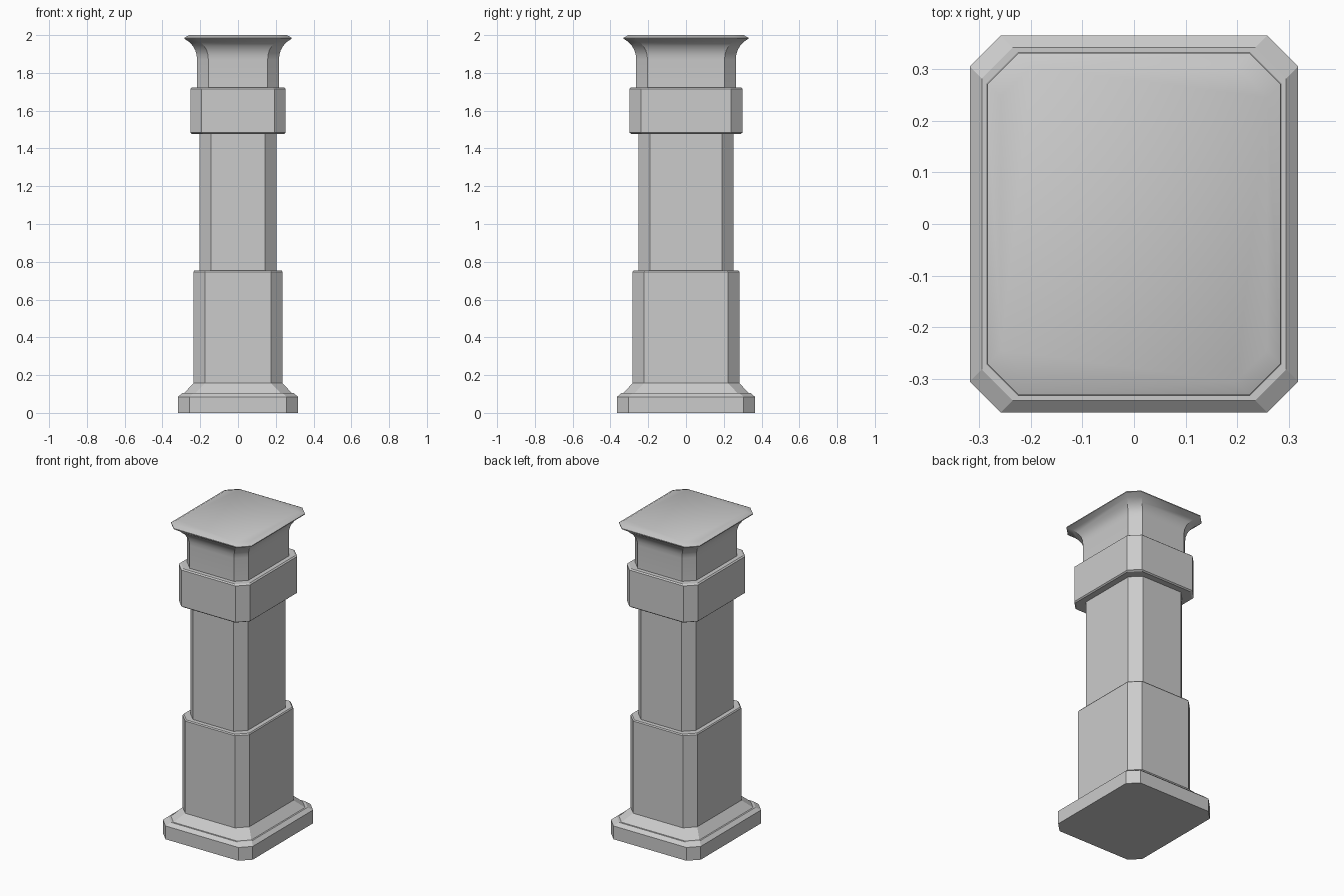
import bpy, bmesh, math

if "Cube" in bpy.data.objects:
    bpy.data.objects.remove(bpy.data.objects["Cube"])

CHAMFER = 0.06   # corner cut, same on every tier
EXTRA_Y = 0.047  # the pillar is deeper than it is wide


def ring(bm, hx, z):
    """Chamfered rectangle at height z, counter-clockwise."""
    hy, c = hx + EXTRA_Y, CHAMFER
    pts = [(hx, c - hy), (hx, hy - c), (hx - c, hy), (c - hx, hy),
           (-hx, hy - c), (-hx, c - hy), (c - hx, -hy), (hx - c, -hy)]
    return [bm.verts.new((x, y, z)) for x, y in pts]


def tier(name, profile, bottom=False, top=False, smooth=0):
    """Loft chamfered rectangles through (half width, height) points."""
    bm = bmesh.new()
    rings = [ring(bm, hx, z) for hx, z in profile]
    for a, b in zip(rings, rings[1:]):
        for i in range(8):
            j = (i + 1) % 8
            bm.faces.new((a[i], a[j], b[j], b[i]))
    if bottom:
        bm.faces.new(rings[0][::-1])
    if top:
        bm.faces.new(rings[-1])
    mesh = bpy.data.meshes.new(name)
    bm.to_mesh(mesh)
    bm.free()
    obj = bpy.data.objects.new(name, mesh)
    bpy.context.collection.objects.link(obj)
    if smooth:
        bpy.ops.object.select_all(action='DESELECT')
        obj.select_set(True)
        bpy.context.view_layer.objects.active = obj
        bpy.ops.object.shade_smooth_by_angle(angle=math.radians(smooth))


# Stepped foot with sloping top
tier("foot", [(0.318, 0), (0.318, 0.085), (0.295, 0.105), (0.285, 0.105),
              (0.236, 0.157)], bottom=True)

# Wide lower block, with a ledge back to the shaft
tier("pedestal", [(0.236, 0.157), (0.236, 0.747), (0.231, 0.754), (0.204, 0.754)])

# Slim middle shaft
tier("shaft", [(0.204, 0.754), (0.204, 1.477)])

# Projecting band with softened edges
tier("collar", [(0.204, 1.477), (0.244, 1.477), (0.252, 1.484), (0.252, 1.716),
                (0.244, 1.723), (0.217, 1.723)])

# Neck flaring out to the cap
tier("capital", [(0.217, 1.723), (0.217, 1.87), (0.219, 1.895), (0.226, 1.92),
                 (0.24, 1.944), (0.26, 1.965), (0.284, 1.981), (0.284, 1.986),
                 (0.258, 2.0)], top=True, smooth=25)
